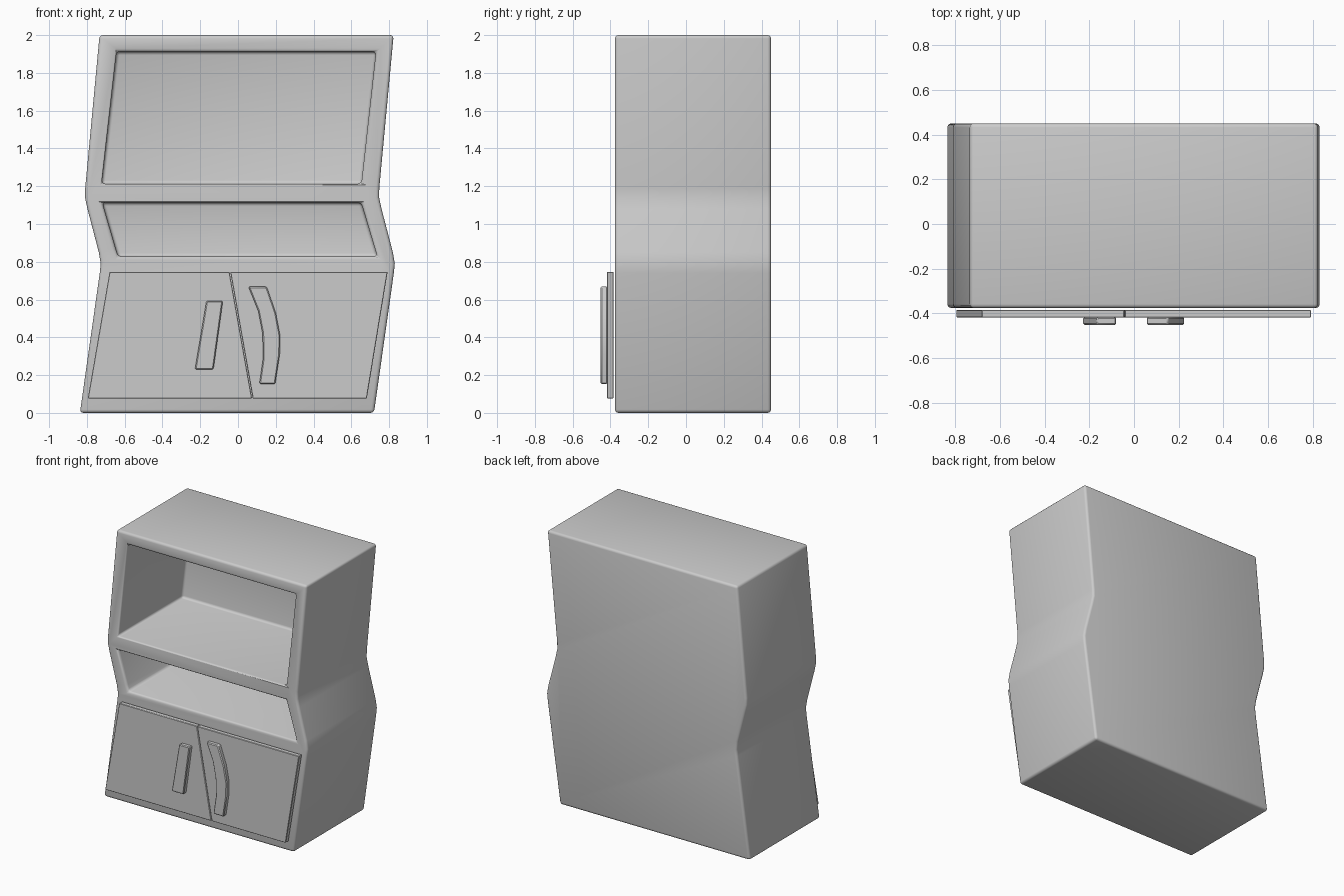
import bpy, bmesh

if "Cube" in bpy.data.objects:
    bpy.data.objects.remove(bpy.data.objects["Cube"])


def prism(name, pts, y0, y1):
    """Extrude an (x, z) outline from y0 (front) to y1 (back)."""
    bm = bmesh.new()
    face = bm.faces.new([bm.verts.new((x, y0, z)) for x, z in pts])
    ext = bmesh.ops.extrude_face_region(bm, geom=[face])
    verts = [g for g in ext["geom"] if isinstance(g, bmesh.types.BMVert)]
    bmesh.ops.translate(bm, vec=(0, y1 - y0, 0), verts=verts)
    bmesh.ops.recalc_face_normals(bm, faces=bm.faces)
    mesh = bpy.data.meshes.new(name)
    bm.to_mesh(mesh)
    bm.free()
    ob = bpy.data.objects.new(name, mesh)
    bpy.context.collection.objects.link(ob)
    return ob


def activate(ob):
    bpy.ops.object.select_all(action='DESELECT')
    ob.select_set(True)
    bpy.context.view_layer.objects.active = ob


def finish(ob, width, segments):
    """Round the sharp edges and smooth the shading."""
    activate(ob)
    mod = ob.modifiers.new("bevel", 'BEVEL')
    mod.width = width
    mod.segments = segments
    mod.limit_method = 'ANGLE'
    mod.angle_limit = 0.7
    bpy.ops.object.modifier_apply(modifier=mod.name)
    bpy.ops.object.shade_smooth_by_angle(angle=0.6)


# Crooked cabinet body: the right side repeats the left one, shifted across
left = [(-0.837, 0), (-0.732, 0.74), (-0.727, 0.79), (-0.737, 0.85),
        (-0.797, 1.08), (-0.81, 1.14), (-0.809, 1.19), (-0.733, 2.0)]
right = [(x + 1.557, z) for x, z in reversed(left)]
body = prism("cabinet_body", left + right, -0.376, 0.45)

# Two open shelf compartments
openings = [
    [(-0.722, 1.213), (-0.643, 1.912), (0.73, 1.912), (0.653, 1.213)],
    [(-0.635, 0.828), (-0.718, 1.113), (0.652, 1.113), (0.737, 0.828)],
]
for pts in openings:
    cutter = prism("opening_cutter", pts, -0.6, 0.38)
    cutter.hide_render = True
    activate(body)
    mod = body.modifiers.new("opening", 'BOOLEAN')
    mod.operation = 'DIFFERENCE'
    mod.solver = 'EXACT'
    mod.object = cutter
    bpy.ops.object.modifier_apply(modifier=mod.name)
    bpy.data.objects.remove(cutter)
finish(body, 0.018, 3)

# Doors with a slanted split
left_door = [(-0.795, 0.077), (-0.68, 0.747), (-0.045, 0.747), (0.074, 0.077)]
right_door = [(0.078, 0.077), (-0.041, 0.747), (0.792, 0.747), (0.682, 0.077)]
finish(prism("left_door", left_door, -0.418, -0.384), 0.003, 1)
finish(prism("right_door", right_door, -0.418, -0.384), 0.003, 1)

# Handles: one straight, one bent
left_handle = [(-0.228, 0.23), (-0.167, 0.593), (-0.08, 0.593), (-0.13, 0.23)]
right_handle = [(0.113, 0.153), (0.133, 0.29), (0.13, 0.42), (0.107, 0.54),
                (0.055, 0.668), (0.152, 0.668), (0.2, 0.53), (0.223, 0.41),
                (0.221, 0.31), (0.197, 0.153)]
finish(prism("left_handle", left_handle, -0.452, -0.416), 0.006, 1)
finish(prism("right_handle", right_handle, -0.452, -0.416), 0.006, 1)
